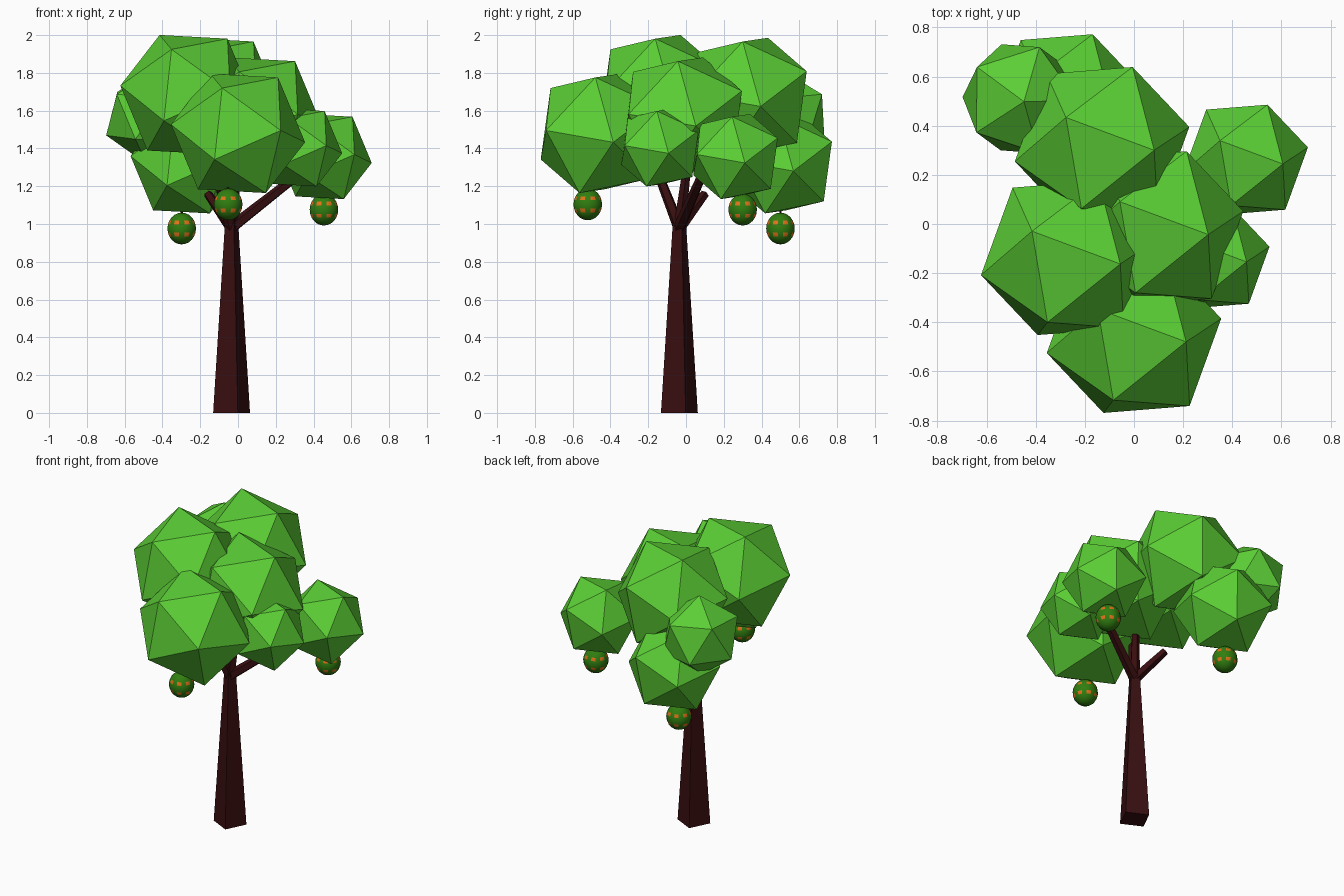
import bpy, bmesh
from math import radians, atan2, degrees, floor, pi
from mathutils import Vector, Matrix

cube = bpy.data.objects.get("Cube")
if cube:
    bpy.data.objects.remove(cube, do_unlink=True)


def material(name, rgb):
    m = bpy.data.materials.new(name)
    m.use_nodes = True
    m.diffuse_color = (*rgb, 1)
    m.node_tree.nodes["Principled BSDF"].inputs["Base Color"].default_value = (*rgb, 1)
    return m


LEAF = material("leaf green", (0.105, 0.62, 0.036))
BARK = material("dark bark", (0.04, 0.0045, 0.005))
SKIN = material("fruit green", (0.03, 0.21, 0.005))
SPOT = material("fruit orange", (0.75, 0.17, 0.01))


def finish(name, bm, *mats):
    mesh = bpy.data.meshes.new(name)
    bm.to_mesh(mesh)
    bm.free()
    for m in mats:
        mesh.materials.append(m)
    ob = bpy.data.objects.new(name, mesh)
    bpy.context.collection.objects.link(ob)
    return ob


def leaf_clump(name, centre, radius, pole, neighbour):
    """Icosahedron turned so that two of its corners face pole and neighbour."""
    z = Vector(pole).normalized()
    x = Vector(neighbour)
    x = (x - z * x.dot(z)).normalized()
    turn = Matrix((x, z.cross(x), z)).transposed().to_4x4()
    bm = bmesh.new()
    bmesh.ops.create_icosphere(bm, subdivisions=1, radius=radius,
                               matrix=Matrix.Translation(centre) @ turn)
    finish(name, bm, LEAF)


def limb(name, start, end, r1, r2, sides=4, twist=0.0):
    """Tapered, capped prism between two points."""
    a, b = Vector(start), Vector(end)
    d = b - a
    turn = d.to_track_quat("Z", "Y").to_matrix().to_4x4()
    if d.x == 0 and d.y == 0:
        turn = Matrix.Identity(4)
    bm = bmesh.new()
    bmesh.ops.create_cone(bm, cap_ends=True, segments=sides, radius1=r1, radius2=r2,
                          depth=d.length)
    # Put the first corner on the x axis, then twist
    v = min(bm.verts, key=lambda v: v.co.z)
    spin = Matrix.Rotation(twist - atan2(v.co.y, v.co.x), 4, "Z")
    bm.transform(Matrix.Translation((a + b) / 2) @ turn @ spin)
    return finish(name, bm, BARK)


# Crown: most clumps share one orientation
POLE, SIDE = (0.215, -0.025, 0.3), (0.347, 0.073, -0.068)
clumps = {
    "crown_front": ((0, -0.455, 1.48), 0.365),
    "crown_top_front": ((-0.268, -0.138, 1.685), 0.365),
    "crown_top_back": ((-0.13, 0.325, 1.67), 0.365),
    "crown_middle": ((0.09, -0.018, 1.566), 0.365),
    "crown_low_back": ((-0.272, 0.51, 1.32), 0.305),
    "crown_side": ((0.455, 0.262, 1.357), 0.26),
    "crown_small_side": ((0.32, -0.138, 1.405), 0.238),
}
for name, (centre, radius) in clumps.items():
    leaf_clump(name, centre, radius, POLE, SIDE)
leaf_clump("crown_back_corner", (-0.464, 0.51, 1.568), 0.254,
           (-0.176, 0.13, 0.132), (-0.23, 0.005, -0.1))

# Trunk and branches
FORK = (-0.035, -0.035, 0.98)
limb("trunk", (-0.034, -0.035, 0), (-0.034, -0.035, 1.02), 0.103, 0.036, twist=radians(18.7))
branches = {
    "branch_side": (0.36, 0.1, 1.29),
    "branch_back": (-0.16, 0.1, 1.16),
    "branch_front": (-0.12, -0.16, 1.3),
    "branch_middle": (-0.01, 0.0, 1.26),
}
for name, end in branches.items():
    limb(name, FORK, end, 0.033, 0.024, sides=5)


# Fruit: smooth balls with two staggered rows of square spots
def fruit(name, centre, turn):
    bm = bmesh.new()
    bmesh.ops.create_uvsphere(bm, u_segments=16, v_segments=12, radius=1)
    for f in bm.faces:
        c = f.calc_center_median()
        column = floor((degrees(atan2(c.y, c.x)) % 360) / 22.5)
        if 0.25 < abs(c.z) < 0.5 and column % 2 == 0:
            f.material_index = 1
        f.smooth = True
    bm.transform(Matrix.Translation(centre) @ Matrix.Rotation(turn, 4, "Z")
                 @ Matrix.Diagonal((0.077, 0.077, 0.084, 1)))
    finish(name, bm, SKIN, SPOT)
    top = Vector(centre) + Vector((0, 0, 0.075))
    limb(name + "_stem", top, top + Vector((0, 0, 0.1)), 0.006, 0.006)


fruit("fruit_front", (-0.052, -0.52, 1.104), pi / 16)
fruit("fruit_back", (-0.298, 0.5, 0.976), pi / 16)
fruit("fruit_side", (0.455, 0.3, 1.076), pi / 16)
